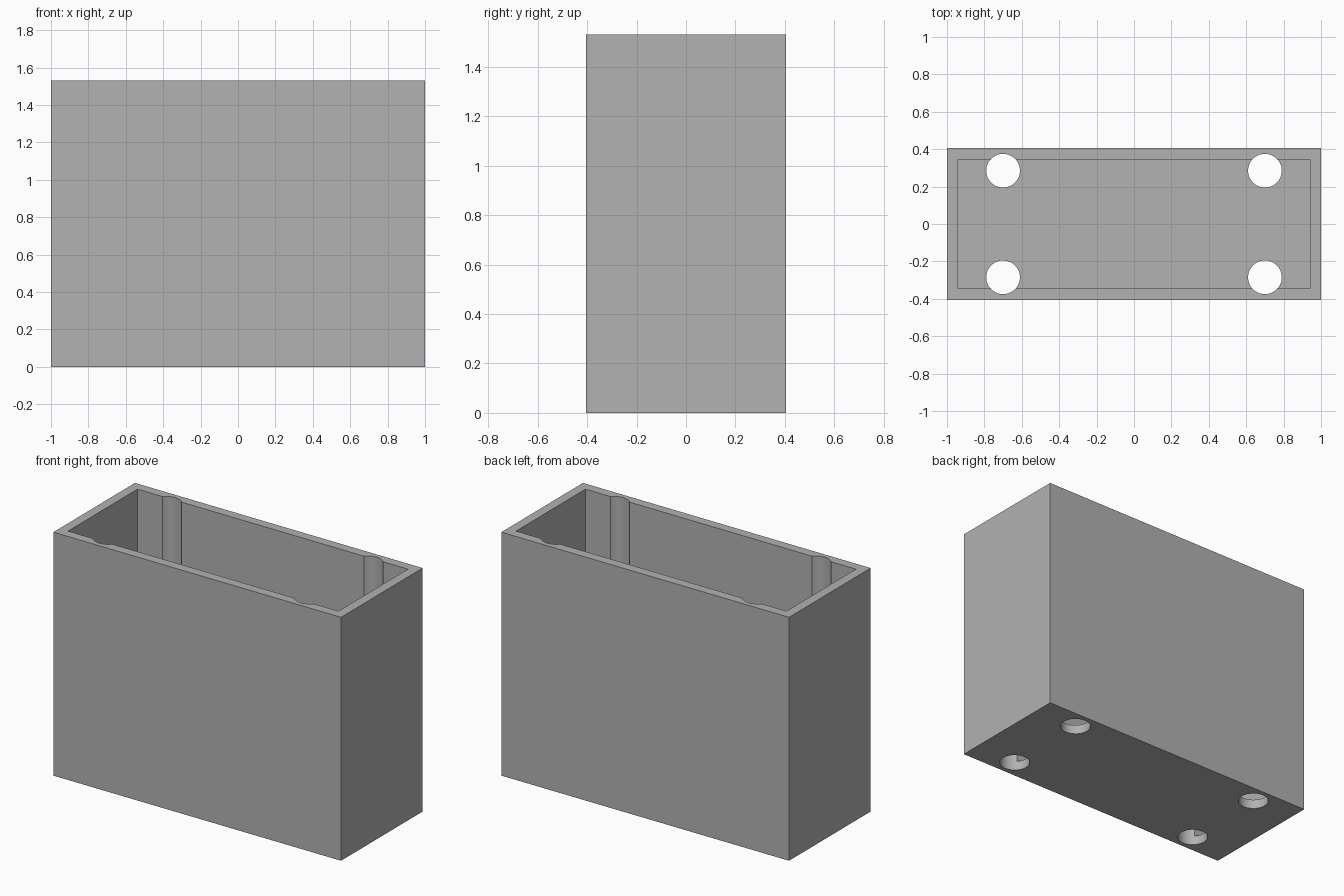
import bpy

default_cube = bpy.data.objects.get("Cube")
if default_cube:
    bpy.data.objects.remove(default_cube, do_unlink=True)

# Overall dimensions
WIDTH, DEPTH, HEIGHT = 2.0, 0.81, 1.53
WALL = 0.06
HOLE_RADIUS, HOLE_X, HOLE_Y = 0.09, 0.70, 0.285

grey = bpy.data.materials.new("plain grey")
grey.use_nodes = True
colour = (0.445, 0.445, 0.445, 1)
grey.diffuse_color = colour
grey.node_tree.nodes["Principled BSDF"].inputs["Base Color"].default_value = colour


def add_block(name, size, bottom):
    """Box centred on the z axis, standing at the given height."""
    bpy.ops.mesh.primitive_cube_add(size=1, location=(0, 0, bottom + size[2] / 2))
    block = bpy.context.object
    block.name = name
    block.scale = size
    bpy.ops.object.transform_apply(location=True, rotation=False, scale=True)
    block.data.materials.append(grey)
    return block


def cut(target, cutter):
    """Subtract the cutter from the target and discard it."""
    cutter.hide_render = True
    bpy.context.view_layer.objects.active = target
    modifier = target.modifiers.new("cut", "BOOLEAN")
    modifier.operation = "DIFFERENCE"
    modifier.solver = "EXACT"
    modifier.object = cutter
    bpy.ops.object.modifier_apply(modifier=modifier.name)
    bpy.data.objects.remove(cutter, do_unlink=True)


# Open-topped box with an even wall and floor
box = add_block("open_box", (WIDTH, DEPTH, HEIGHT), 0)
cut(box, add_block("cavity_cutter", (WIDTH - 2 * WALL, DEPTH - 2 * WALL, HEIGHT), WALL))

# Round holes through the floor that also groove the long walls to the rim
for x in (-HOLE_X, HOLE_X):
    for y in (-HOLE_Y, HOLE_Y):
        bpy.ops.mesh.primitive_cylinder_add(
            vertices=64, radius=HOLE_RADIUS, depth=HEIGHT + 0.4, location=(x, y, HEIGHT / 2))
        drill = bpy.context.object
        drill.name = "hole_cutter"
        drill.data.materials.append(grey)
        cut(box, drill)

# Smooth grooves, sharp box edges
bpy.ops.object.select_all(action="DESELECT")
box.select_set(True)
bpy.context.view_layer.objects.active = box
bpy.ops.object.shade_smooth_by_angle()
